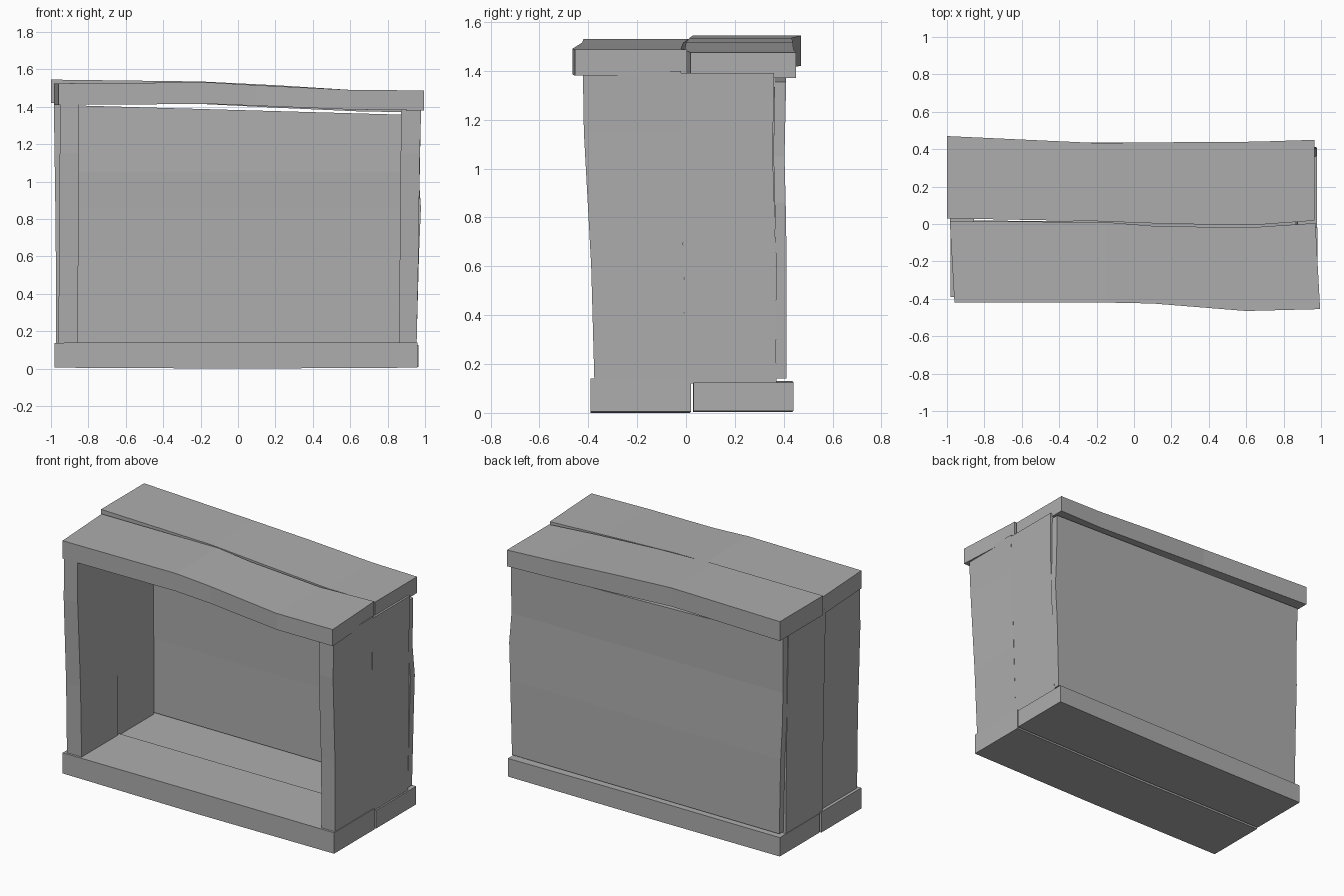
import bpy
import bmesh

default_cube = bpy.data.objects.get("Cube")
if default_cube:
    bpy.data.objects.remove(default_cube, do_unlink=True)

# Single wood colour
wood = bpy.data.materials.new("plain_grey")
wood.use_nodes = True
wood.diffuse_color = (0.42, 0.42, 0.42, 1.0)
wood.node_tree.nodes["Principled BSDF"].inputs["Base Color"].default_value = wood.diffuse_color


def make_plank(name, stations, vertical=False, skew=(0, 0)):
    """Loft a rectangular section through stations of (position, a_min, a_max, b_min, b_max).

    Horizontal planks run along x with a = y and b = z.
    Vertical planks run along z with a = x and b = y.
    The skew shifts the a_max corner of the first and last section along the plank.
    """
    bm = bmesh.new()
    rings = []
    for index, (position, a_min, a_max, b_min, b_max) in enumerate(stations):
        shift = 0
        if index == 0:
            shift = skew[0]
        elif index == len(stations) - 1:
            shift = skew[1]
        ring = []
        for a, b in ((a_min, b_min), (a_max, b_min), (a_max, b_max), (a_min, b_max)):
            along = position + (shift if a == a_max else 0)
            corner = (a, b, along) if vertical else (along, a, b)
            ring.append(bm.verts.new(corner))
        rings.append(ring)

    for lower, upper in zip(rings, rings[1:]):
        for i in range(len(lower)):
            j = (i + 1) % len(lower)
            bm.faces.new((lower[i], lower[j], upper[j], upper[i]))
    bm.faces.new(rings[0][::-1])
    bm.faces.new(rings[-1])
    bmesh.ops.recalc_face_normals(bm, faces=bm.faces)

    mesh = bpy.data.meshes.new(name)
    bm.to_mesh(mesh)
    bm.free()
    mesh.materials.append(wood)
    plank = bpy.data.objects.new(name, mesh)
    bpy.context.scene.collection.objects.link(plank)
    return plank


# Sagging top planks
make_plank("top_front_plank", [
    (-0.96, -0.42, 0.015, 1.41, 1.525),
    (-0.15, -0.42, 0.01, 1.415, 1.53),
    (0.1, -0.425, -0.01, 1.405, 1.515),
    (0.6, -0.465, -0.02, 1.385, 1.49),
    (0.995, -0.455, 0.005, 1.38, 1.487),
], skew=(-0.025, -0.025))
make_plank("top_back_plank", [
    (-1.0, 0.03, 0.47, 1.42, 1.545),
    (-0.2, 0.015, 0.433, 1.415, 1.535),
    (0.2, 0.0, 0.437, 1.395, 1.515),
    (0.65, -0.005, 0.44, 1.375, 1.487),
    (0.965, 0.018, 0.45, 1.37, 1.475),
])

# Bottom planks
make_plank("bottom_front_plank", [
    (-0.98, -0.39, 0.018, 0.005, 0.138),
    (0.0, -0.39, 0.016, 0.0, 0.14),
    (0.96, -0.39, 0.02, 0.005, 0.14),
])
make_plank("bottom_back_plank", [
    (-0.975, 0.03, 0.435, 0.008, 0.13),
    (0.0, 0.028, 0.435, 0.004, 0.13),
    (0.965, 0.03, 0.44, 0.008, 0.125),
])

# Side planks, from bottom to top
make_plank("left_front_plank", [
    (0.13, 0.86, 0.955, -0.375, -0.003),
    (0.6, 0.865, 0.965, -0.388, -0.01),
    (1.15, 0.87, 0.972, -0.418, -0.018),
    (1.4, 0.873, 0.98, -0.422, -0.02),
], vertical=True)
make_plank("left_back_plank", [
    (0.12, 0.86, 0.955, -0.003, 0.37),
    (0.75, 0.867, 0.966, -0.012, 0.365),
    (1.05, 0.87, 0.972, -0.018, 0.355),
    (1.39, 0.873, 0.978, -0.02, 0.36),
], vertical=True)
make_plank("right_front_plank", [
    (0.13, -0.96, -0.855, -0.375, -0.003),
    (0.6, -0.957, -0.854, -0.388, -0.01),
    (1.15, -0.953, -0.853, -0.418, -0.018),
    (1.43, -0.95, -0.852, -0.42, -0.02),
], vertical=True)
make_plank("right_back_plank", [
    (0.12, -0.972, -0.86, -0.003, 0.37),
    (0.75, -0.975, -0.858, -0.012, 0.365),
    (1.44, -0.985, -0.856, -0.02, 0.36),
], vertical=True)

# Thin back panel with uneven side edges and a sloping top
make_plank("back_panel", [
    (0.14, -0.955, 0.955, 0.37, 0.412),
    (0.62, -0.965, 0.968, 0.368, 0.412),
    (0.86, -0.975, 0.978, 0.363, 0.408),
    (1.05, -0.975, 0.965, 0.358, 0.403),
    (1.41, -0.98, 0.965, 0.362, 0.41),
], vertical=True, skew=(0, -0.055))
